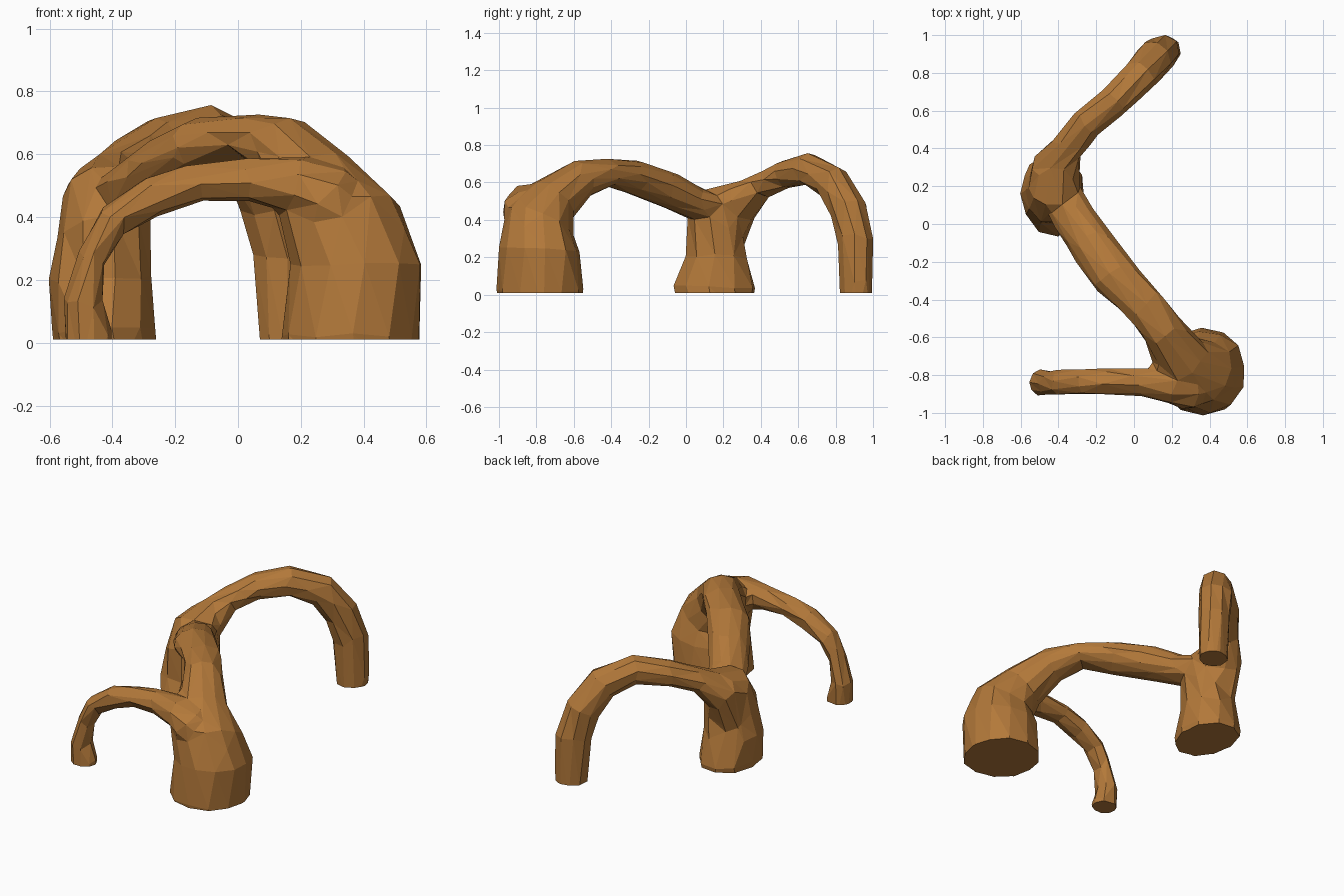
import bpy, bmesh, math, random
from mathutils import Vector

if "Cube" in bpy.data.objects:
    bpy.data.objects.remove(bpy.data.objects["Cube"])

random.seed(4)
rock = bpy.data.materials.new("orange_brown_rock")
rock.diffuse_color = (0.45, 0.19, 0.042, 1)
rock.use_nodes = True
rock.node_tree.nodes["Principled BSDF"].inputs["Base Color"].default_value = rock.diffuse_color


def rock_tube(name, side, rings, sides, first, last):
    """Faceted tube: rings are (x, y, z, half width along side, half thickness)."""
    bm = bmesh.new()
    side = Vector(side).normalized()
    pts = [Vector(r[:3]) for r in rings]
    loops = []
    for i, r in enumerate(rings):
        if i == 0:
            t = Vector(first)
        elif i == len(rings) - 1:
            t = Vector(last)
        else:
            t = (pts[i + 1] - pts[i]).normalized() + (pts[i] - pts[i - 1]).normalized()
        n = side.cross(t).normalized()
        loop = []
        for k in range(sides):
            a = 2 * math.pi * (k + 0.25 * (i % 2)) / sides
            j = random.uniform(0.99, 1.09)
            p = pts[i] + side * math.cos(a) * r[3] * j + n * math.sin(a) * r[4] * j
            loop.append(bm.verts.new(p))
        loops.append(loop)
    for a, b in zip(loops, loops[1:]):
        for k in range(sides):
            m = (k + 1) % sides
            bm.faces.new((a[k], a[m], b[m]))
            bm.faces.new((a[k], b[m], b[k]))
    bm.faces.new(loops[0])
    bm.faces.new(loops[-1])
    bmesh.ops.recalc_face_normals(bm, faces=bm.faces)
    me = bpy.data.meshes.new(name)
    bm.to_mesh(me)
    bm.free()
    me.materials.append(rock)
    ob = bpy.data.objects.new(name, me)
    bpy.context.collection.objects.link(ob)
    return ob


UP, DOWN = (0, 0, 1), (0, 0, -1)

# thick front pillar rising into the middle arch (feet run below ground, cut later)
arches = rock_tube("rock_arches", (0.78, 0.62, 0), [
    (.36, -.78, -.1, .223, .22), (.36, -.78, .02, .22, .218),
    (.375, -.785, .24, .213, .21), (.33, -.785, .385, .19, .18),
    (.25, -.72, .50, .15, .135), (.15, -.56, .62, .11, .10),
    (.05, -.42, .655, .106, .07), (-.11, -.27, .625, .12, .09),
    (-.225, -.10, .56, .118, .095), (-.325, .04, .495, .11, .085),
    (-.385, .17, .46, .10, .085)], 12, UP, (-.5, .7, 0))

# slim front arch
front_arch = rock_tube("front_arch", (0, 1, 0), [
    (-.475, -.84, -.1, .07, .075), (-.475, -.84, .02, .07, .075),
    (-.495, -.84, .13, .07, .06), (-.465, -.84, .27, .06, .047),
    (-.40, -.84, .385, .065, .055), (-.27, -.835, .465, .07, .065),
    (-.13, -.83, .51, .068, .06), (.04, -.835, .52, .075, .07),
    (.18, -.85, .505, .10, .09), (.28, -.845, .455, .135, .125),
    (.40, -.78, .28, .15, .12)], 9, UP, DOWN)

# middle pillar, leaning over into the back arch
middle_pillar = rock_tube("middle_pillar", (1, 0, 0), [
    (-.42, .15, -.1, .16, .20), (-.43, .155, .04, .162, .215),
    (-.44, .16, .20, .158, .162), (-.425, .16, .36, .143, .162),
    (-.42, .20, .47, .133, .14), (-.405, .29, .52, .115, .09),
    (-.36, .38, .575, .08, .06)], 10, UP, (.2, .7, .4))

# back arch
back_arch = rock_tube("back_arch", (0.66, -0.75, 0), [
    (-.44, .19, .28, .13, .11), (-.435, .26, .46, .125, .105),
    (-.365, .385, .575, .09, .07), (-.25, .53, .645, .083, .075),
    (-.10, .655, .67, .085, .085), (.03, .78, .60, .093, .095),
    (.105, .87, .46, .10, .10), (.145, .905, .28, .09, .10),
    (.155, .91, .05, .085, .095), (.155, .91, -.1, .08, .09)], 9, UP, DOWN)


def apply(kind, **settings):
    mod = arches.modifiers.new(kind.lower(), kind)
    for key, value in settings.items():
        setattr(mod, key, value)
    bpy.ops.object.modifier_apply(modifier=mod.name)


# merge everything into one rock and blend the joints into low-poly facets
bpy.context.view_layer.objects.active = arches
for part in (front_arch, middle_pillar, back_arch):
    apply('BOOLEAN', operation='UNION', solver='EXACT', object=part)
    bpy.data.objects.remove(part)
apply('REMESH', mode='VOXEL', voxel_size=0.018)
apply('SMOOTH', factor=0.5, iterations=5)
apply('TRIANGULATE')
apply('DECIMATE', ratio=620 / len(arches.data.polygons))

# cut flat feet
bm = bmesh.new()
bm.from_mesh(arches.data)
bmesh.ops.bisect_plane(bm, geom=bm.verts[:] + bm.edges[:] + bm.faces[:],
                       plane_co=(0, 0, 0.01), plane_no=(0, 0, 1), clear_inner=True)
bmesh.ops.holes_fill(bm, edges=[e for e in bm.edges if e.is_boundary])
for f in bm.faces:
    f.smooth = False
    f.material_index = 0
bmesh.ops.recalc_face_normals(bm, faces=bm.faces)
bm.to_mesh(arches.data)
bm.free()
if not arches.data.materials:
    arches.data.materials.append(rock)
